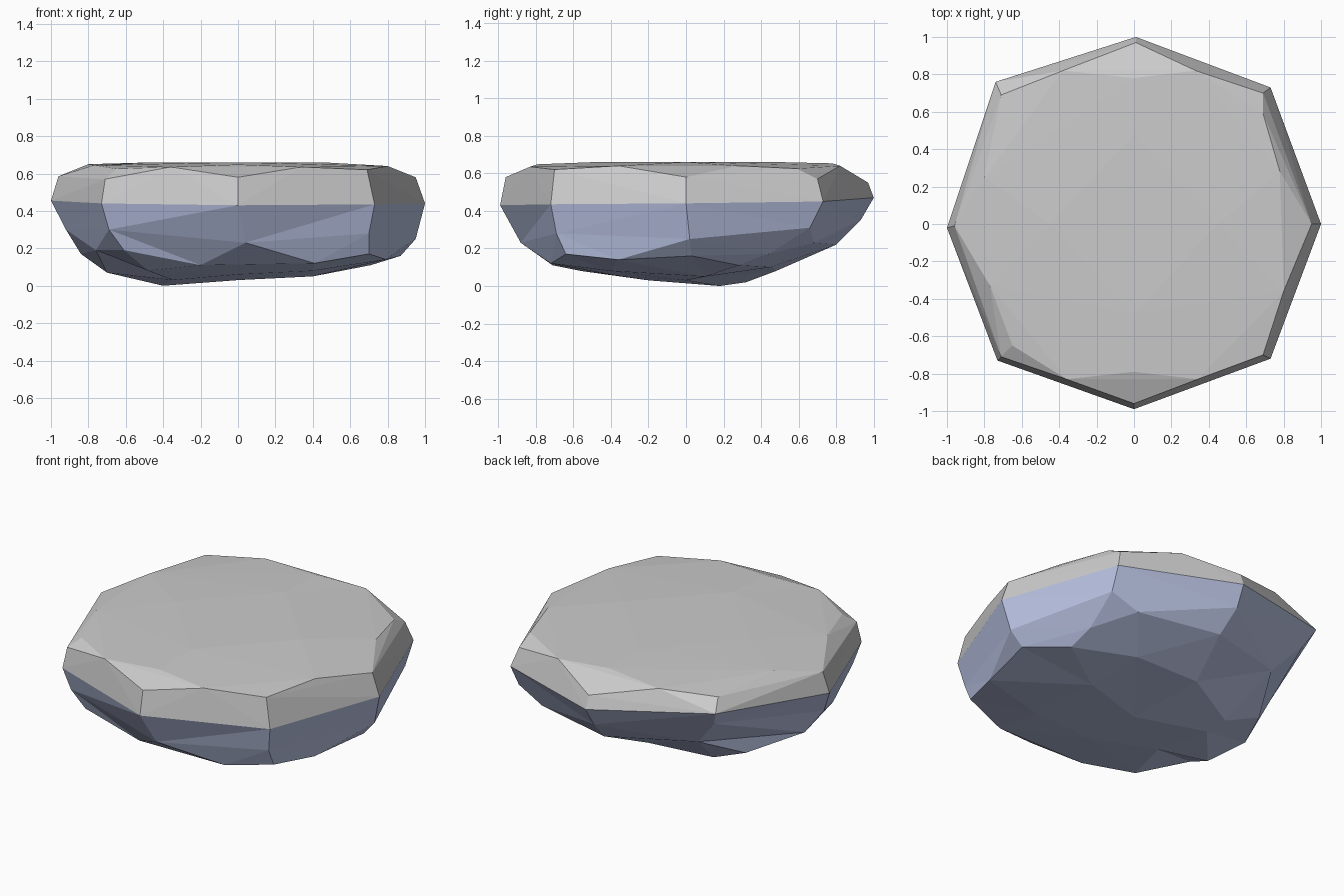
import bpy, bmesh
from mathutils import Vector
from mathutils.geometry import delaunay_2d_cdt

if "Cube" in bpy.data.objects:
    bpy.data.objects.remove(bpy.data.objects["Cube"])

# widest outline of the stone, eight corners
rim = [(1, 0, .44), (.73, .73, .45), (.01, 1, .47), (-.74, .76, .55),
       (-1, -.02, .455), (-.73, -.73, .44), (0, -.99, .43), (.73, -.72, .435)]
# chamfer above the rim, then the nearly flat top
upper = [(.95, 0, .58), (.69, .70, .57), (.01, .97, .55), (-.71, .69, .625),
         (-.96, -.01, .585), (-.71, -.71, .57), (0, -.96, .58), (.69, -.70, .62)]
crown = [(.78, .28, .64), (.69, .59, .625), (.33, .82, .64), (0, .78, .653),
         (-.38, .82, .64), (-.80, .25, .65), (-.77, -.33, .645), (-.65, -.65, .625),
         (-.36, -.83, .635), (0, -.79, .648), (.34, -.83, .635), (.80, -.36, .64),
         (0, .48, .66), (0, -.48, .66), (.45, 0, .66), (-.45, 0, .66)]
# underside: ring below the rim, bevel ring, belly
lower = [(.95, .02, .25), (.72, .66, .31), (.0, .93, .35), (-.69, .70, .45),
         (-.92, -.08, .30), (-.69, -.70, .30), (.04, -.88, .23), (.70, -.69, .28)]
bevel = [(.87, .03, .16), (.70, .44, .17), (.54, .68, .23), (.02, .80, .22),
         (-.52, .62, .26), (-.84, 0, .17), (-.76, -.40, .19), (-.61, -.67, .19),
         (-.20, -.71, .11), (.41, -.72, .12), (.70, -.64, .17), (.79, -.36, .14)]
belly = [(.71, .28, .11), (-.07, .48, .08), (-.42, .32, .02), (-.66, .34, .12),
         (-.70, -.17, .07), (-.48, -.56, .08), (-.40, .18, 0), (0, 0, .03),
         (.40, .10, .05), (.40, -.40, .08), (0, -.40, .06), (-.35, -.20, .03),
         (.35, .45, .10)]


def link(bm, name):
    mesh = bpy.data.meshes.new(name)
    bm.to_mesh(mesh)
    bm.free()
    obj = bpy.data.objects.new(name, mesh)
    bpy.context.collection.objects.link(obj)
    return obj


def ring(start, n):
    return [(start + i, start + (i + 1) % n) for i in range(n)]


# upper half: hull with a far apex below, apex removed to leave an open shell
bm = bmesh.new()
for p in rim + upper + crown:
    bm.verts.new(p)
apex = bm.verts.new((0, 0, -60))
bmesh.ops.convex_hull(bm, input=bm.verts[:])
bmesh.ops.delete(bm, geom=[apex], context='VERTS')
bmesh.ops.delete(bm, geom=[v for v in bm.verts if not v.link_faces], context='VERTS')
for f in bm.faces:
    if f.normal.z < 0:
        f.normal_flip()
link(bm, "stone_top")

# lower half: triangulated from its plan, ring edges kept
pts = rim + lower + bevel + belly
edges = ring(0, 8) + ring(8, 8) + ring(16, 12)
co, _, faces, orig, _, _ = delaunay_2d_cdt([Vector(p[:2]) for p in pts], edges, [], 0, 1e-5)
bm = bmesh.new()
zs = [pts[o[0]][2] if o else .2 for o in orig]
vs = [bm.verts.new((c.x, c.y, z)) for c, z in zip(co, zs)]
for f in faces:
    face = bm.faces.new([vs[i] for i in f])
    face.normal_update()
    if face.normal.z > 0:
        face.normal_flip()
base = link(bm, "stone_underside")

# bluish underside
mat = bpy.data.materials.new("blue_grey")
mat.diffuse_color = (.48, .54, .76, 1)
mat.use_nodes = True
mat.node_tree.nodes["Principled BSDF"].inputs["Base Color"].default_value = mat.diffuse_color
base.data.materials.append(mat)
